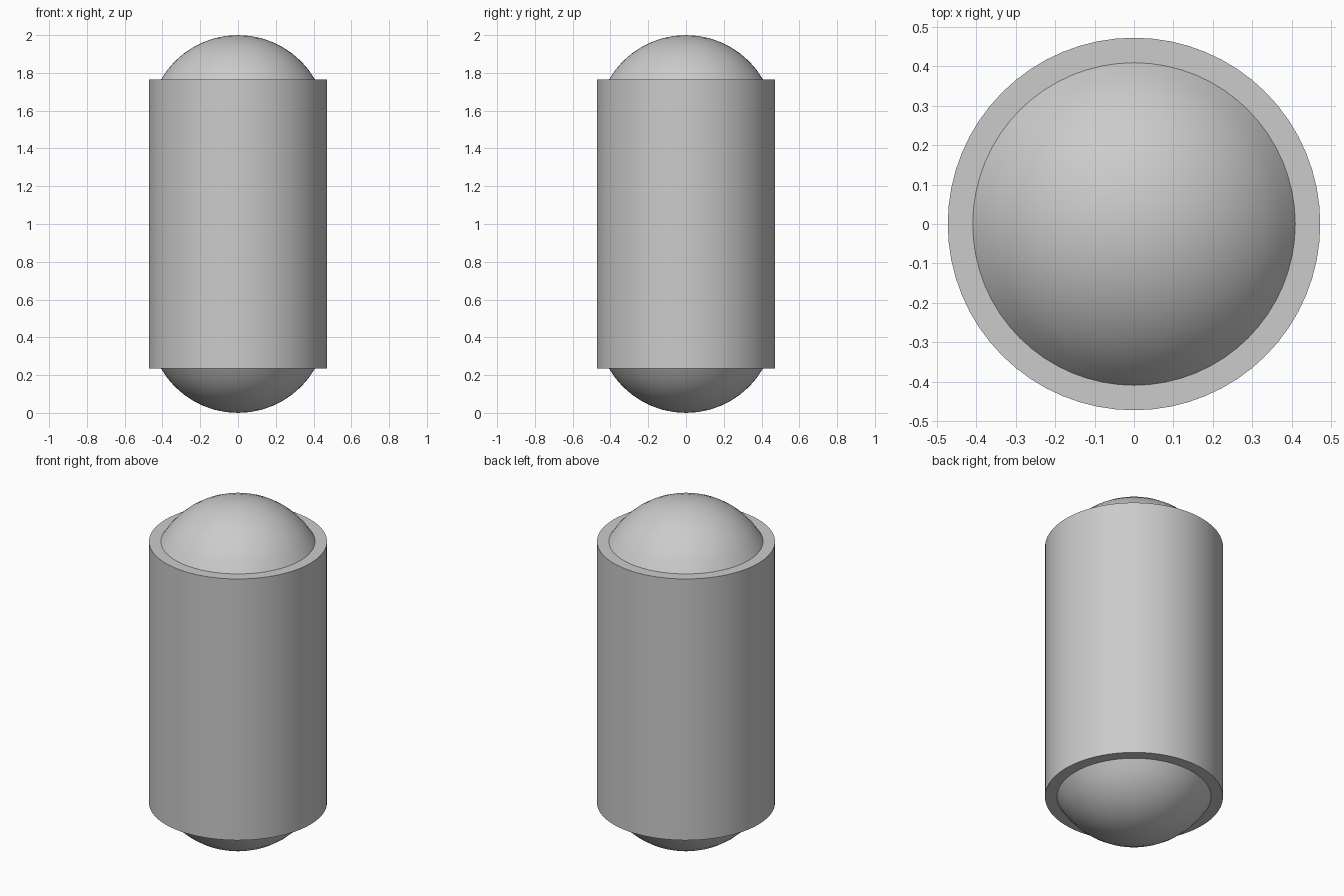
import bpy, bmesh, math

cube = bpy.data.objects.get("Cube")
if cube:
    bpy.data.objects.remove(cube, do_unlink=True)

RADIUS = 0.472
CENTRE = 2 - RADIUS              # height of the upper dome's sphere centre
TOP = CENTRE + RADIUS / 2        # the body ends halfway up the sphere
SIDES = 64

grey = bpy.data.materials.new("light grey")
grey.use_nodes = True
colour = (0.6, 0.6, 0.6, 1)
grey.diffuse_color = colour
grey.node_tree.nodes["Principled BSDF"].inputs["Base Color"].default_value = colour


def finish(obj, name):
    obj.name = name
    obj.data.materials.clear()
    obj.data.materials.append(grey)
    bpy.ops.object.select_all(action="DESELECT")
    obj.select_set(True)
    bpy.context.view_layer.objects.active = obj
    bpy.ops.object.shade_smooth_by_angle(angle=math.radians(30))


def dome(name, z, side):
    # Sphere cut flat where it meets the end of the body
    bm = bmesh.new()
    bmesh.ops.create_uvsphere(bm, u_segments=SIDES, v_segments=24, radius=RADIUS)
    bmesh.ops.bisect_plane(bm, geom=bm.verts[:] + bm.edges[:] + bm.faces[:],
                           plane_co=(0, 0, side * RADIUS / 2),
                           plane_no=(0, 0, side), clear_inner=True)
    mesh = bpy.data.meshes.new(name)
    bm.to_mesh(mesh)
    bm.free()
    obj = bpy.data.objects.new(name, mesh)
    bpy.context.collection.objects.link(obj)
    obj.location.z = z
    finish(obj, name)


# Straight cylindrical body with flat ends
bpy.ops.mesh.primitive_cylinder_add(vertices=SIDES, radius=RADIUS,
                                    depth=2 * (TOP - 1), location=(0, 0, 1))
finish(bpy.context.object, "body")

# Rounded ends
dome("top_dome", CENTRE, 1)
dome("bottom_dome", RADIUS, -1)
